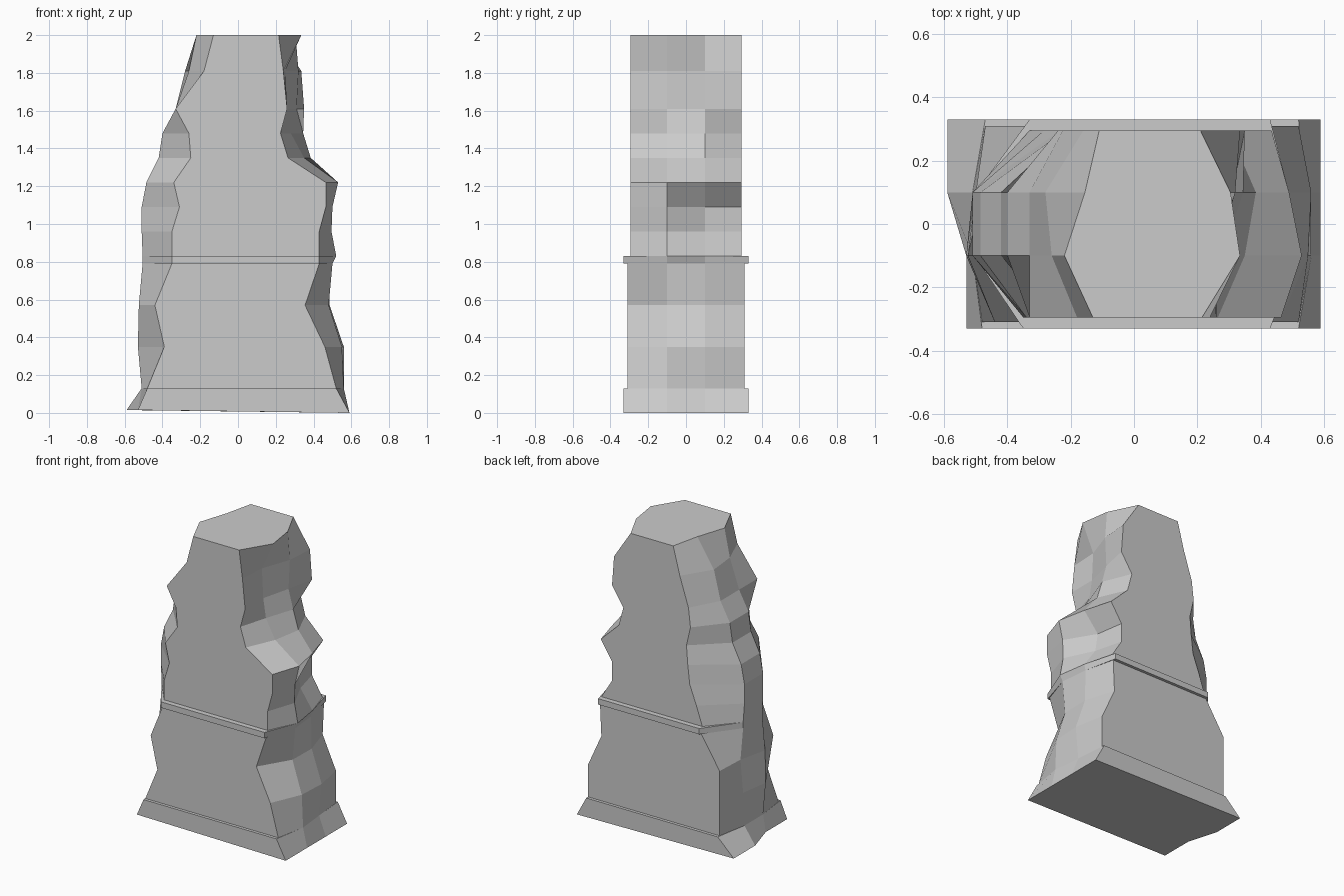
import bpy
import bmesh

default_cube = bpy.data.objects.get("Cube")
if default_cube:
    bpy.data.objects.remove(default_cube, do_unlink=True)

# Single stone colour
stone = bpy.data.materials.new("grey_stone")
stone.use_nodes = True
stone_colour = (0.6, 0.6, 0.6, 1.0)
stone.diffuse_color = stone_colour
stone.node_tree.nodes["Principled BSDF"].inputs["Base Color"].default_value = stone_colour

# Course heights, in hundredths of a unit
HEIGHTS = [0, 13, 35, 57, 79, 83, 96, 109, 122, 135, 148, 161, 181, 200]

# Broken edge outlines: x at each course height, in hundredths
RIGHT_EDGE = {
    "front":     [59, 52, 46, 35.5, 43, 43, 43, 46.5, 46.5, 26.5, 22.5, 26, 24, 21.5],
    "mid_front": [59, 56, 55, 48, 50, 52, 49.5, 50, 53, 35, 28, 26, 25, 33.5],
    "mid_back":  [59, 54, 56, 48.5, 48, 49, 40, 38, 49, 38.5, 34.5, 31, 32, 30.5],
    "back":      [59, 52, 52, 42, 43, 43, 35, 35, 43.5, 30, 26.5, 35, 33.5, 21],
}
LEFT_EDGE = {
    "front":     [53, 48, 39, 44, 35, 35, 35, 31, 34, 25, 26, 33, 18, 13],
    "mid_front": [53, 51, 53, 52.5, 50.5, 50.5, 51, 51, 48.5, 42, 40, 33, 26, 22],
    "mid_back":  [59, 51, 50, 48, 50, 50, 51, 51, 48.5, 42, 40, 33, 28, 15.5],
    "back":      [59, 47, 47, 47, 33, 33, 28.5, 23.5, 22, 21, 24, 22.5, 16, 11],
}
COLUMNS = ["front", "mid_front", "mid_back", "back"]

# Half thickness of each part of the wall
FOOT, LOWER, BAND, UPPER = 0.33, 0.31, 0.33, 0.295


def ring_points(course, depth):
    """Eight points round the wall at one course."""
    column_y = dict(zip(COLUMNS, [-depth, -0.1, 0.1, depth]))
    z = HEIGHTS[course] / 100
    left_z = 0.015 if course == 0 else z
    right = [(RIGHT_EDGE[c][course] / 100, column_y[c], z) for c in COLUMNS]
    left = [(-LEFT_EDGE[c][course] / 100, column_y[c], left_z) for c in reversed(COLUMNS)]
    return right + left


def loft(name, rings, cap_bottom=False, cap_top=False):
    """Skin a stack of rings given as (course, half thickness)."""
    bm = bmesh.new()
    loops = [[bm.verts.new(p) for p in ring_points(*ring)] for ring in rings]
    count = len(loops[0])
    for below, above in zip(loops, loops[1:]):
        for i in range(count):
            j = (i + 1) % count
            bm.faces.new((below[i], below[j], above[j], above[i]))
    if cap_bottom:
        bm.faces.new(list(reversed(loops[0])))
    if cap_top:
        bm.faces.new(loops[-1])
    bmesh.ops.remove_doubles(bm, verts=bm.verts, dist=0.0005)
    mesh = bpy.data.meshes.new(name)
    bm.to_mesh(mesh)
    bm.free()
    mesh.materials.append(stone)
    part = bpy.data.objects.new(name, mesh)
    bpy.context.collection.objects.link(part)
    return part


# Foot with its ledge, lower wall, projecting band, and ruined upper wall
loft("wall_foot", [(0, FOOT), (1, FOOT), (1, LOWER)], cap_bottom=True)
loft("lower_wall", [(course, LOWER) for course in range(1, 5)])
loft("stone_band", [(4, LOWER), (4, BAND), (5, BAND), (5, UPPER)])
loft("upper_wall", [(course, UPPER) for course in range(5, len(HEIGHTS))], cap_top=True)
